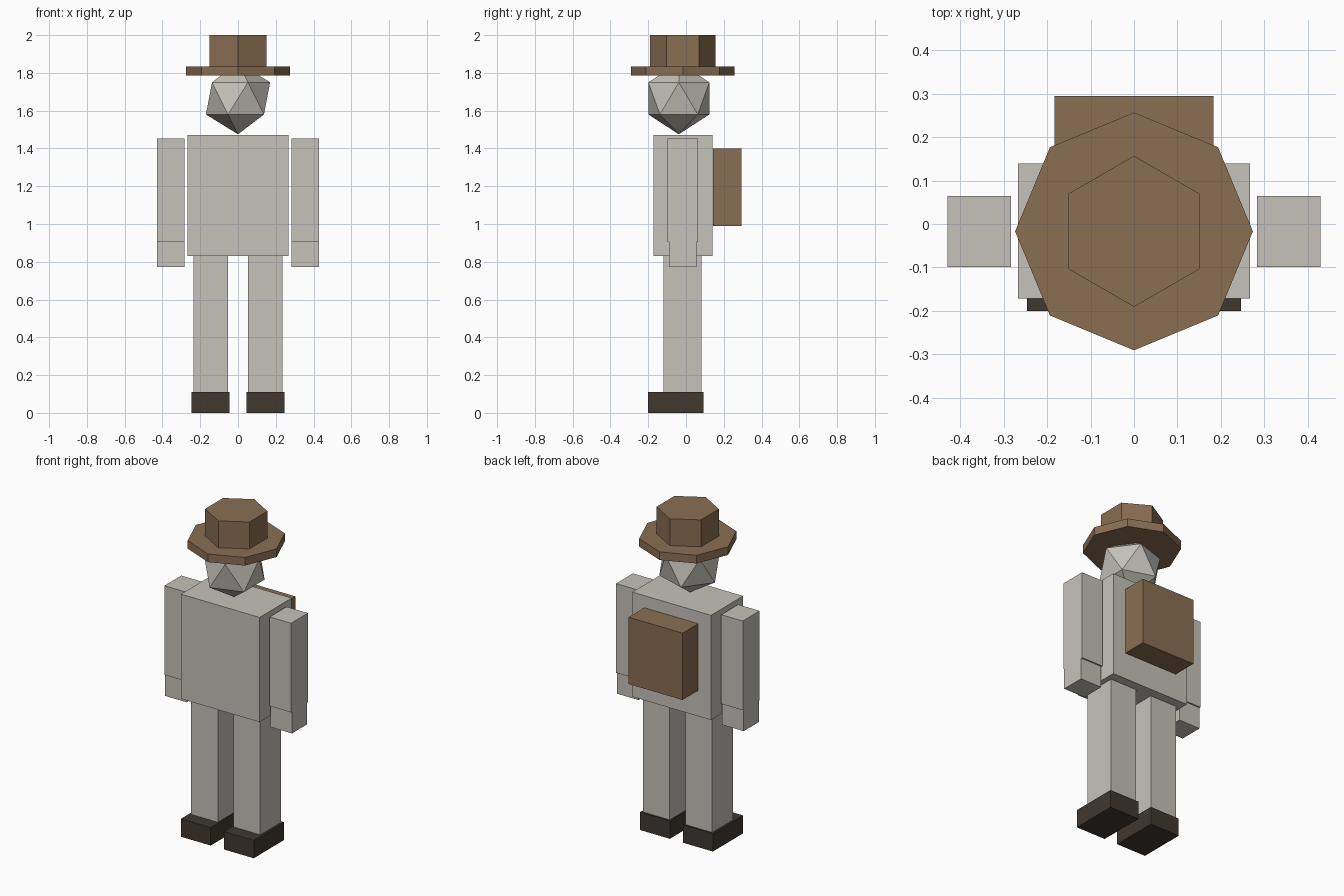
import bpy
from mathutils import Matrix

if "Cube" in bpy.data.objects:
    bpy.data.objects.remove(bpy.data.objects["Cube"])


def material(name, rgb):
    m = bpy.data.materials.new(name)
    lin = [((c / 255 + 0.055) / 1.055) ** 2.4 for c in rgb]
    m.diffuse_color = (*lin, 1)
    m.use_nodes = True
    m.node_tree.nodes["Principled BSDF"].inputs["Base Color"].default_value = m.diffuse_color
    return m


grey = material("light grey", (198, 194, 186))
brown = material("leather brown", (138, 110, 83))
dark = material("dark boot brown", (64, 56, 48))


def finish(name, mat):
    ob = bpy.context.object
    ob.name = name
    ob.data.materials.append(mat)
    return ob


def box(name, x, y, z, mat):
    """Box from (min, max) ranges along each axis."""
    bpy.ops.mesh.primitive_cube_add(size=1)
    ob = finish(name, mat)
    size = [b - a for a, b in (x, y, z)]
    mid = [(a + b) / 2 for a, b in (x, y, z)]
    ob.data.transform(Matrix.Translation(mid) @ Matrix.Diagonal((*size, 1)))
    return ob


def pair(name, x, y, z, mat):
    """The same box on both sides of the body."""
    box("right_" + name, x, y, z, mat)
    box("left_" + name, (-x[1], -x[0]), y, z, mat)


def prism(name, sides, radius, y, z, mat):
    bpy.ops.mesh.primitive_cylinder_add(vertices=sides, radius=radius, depth=z[1] - z[0],
                                        location=(0, y, (z[0] + z[1]) / 2))
    return finish(name, mat)


# Body and backpack
box("torso", (-0.267, 0.267), (-0.172, 0.139), (0.83, 1.472), grey)
box("backpack", (-0.183, 0.183), (0.143, 0.295), (0.99, 1.40), brown)

# Limbs
pair("arm", (0.284, 0.43), (-0.099, 0.064), (0.905, 1.452), grey)
pair("hand", (0.284, 0.43), (-0.091, 0.055), (0.773, 0.905), grey)
pair("leg", (0.053, 0.235), (-0.12, 0.082), (0.11, 0.83), grey)
pair("boot", (0.045, 0.247), (-0.2, 0.092), (0, 0.11), dark)

# Faceted head
bpy.ops.mesh.primitive_ico_sphere_add(subdivisions=1, radius=0.19, location=(0, -0.038, 1.665))
finish("head", grey)

# Hat
prism("hat_brim", 8, 0.274, -0.017, (1.785, 1.835), brown)
prism("hat_crown", 6, 0.174, -0.017, (1.835, 2.0), brown)
